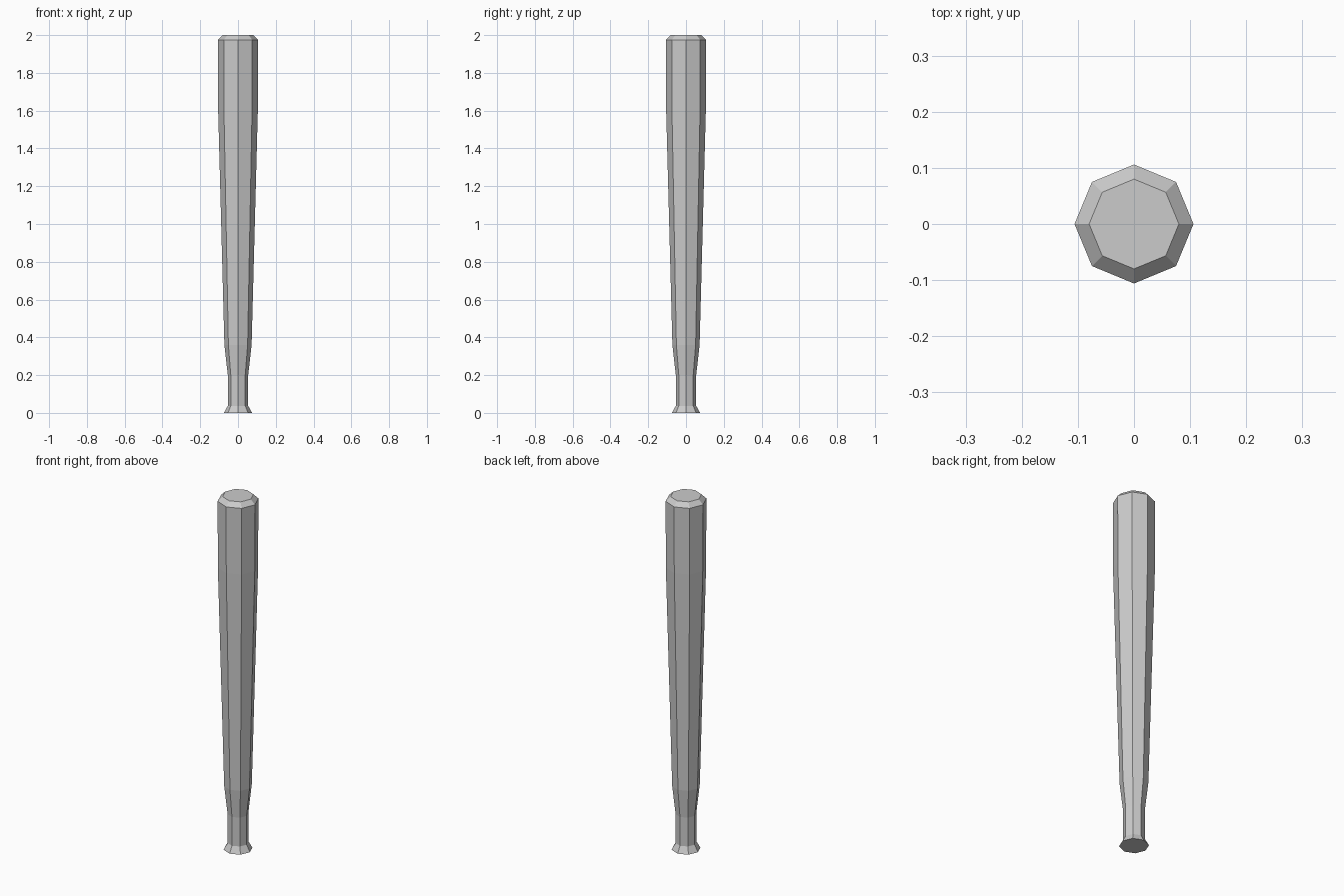
import bpy, bmesh
from math import cos, sin, pi

if "Cube" in bpy.data.objects:
    bpy.data.objects.remove(bpy.data.objects["Cube"])

SIDES = 8
# (radius, height) from knob to tip
PROFILE = [(0.075, 0.0), (0.054, 0.037), (0.054, 0.2), (0.072, 0.36),
           (0.105, 1.6), (0.106, 1.975), (0.08, 2.0)]

bm = bmesh.new()
rings = [[bm.verts.new((r * cos(2 * pi * i / SIDES), r * sin(2 * pi * i / SIDES), z))
          for i in range(SIDES)] for r, z in PROFILE]

# Tapered sides
for low, high in zip(rings, rings[1:]):
    for i in range(SIDES):
        j = (i + 1) % SIDES
        bm.faces.new((low[i], low[j], high[j], high[i]))

# Flat ends
bm.faces.new(rings[0][::-1])
bm.faces.new(rings[-1])

mesh = bpy.data.meshes.new("bat")
bm.to_mesh(mesh)
bm.free()
bpy.context.collection.objects.link(bpy.data.objects.new("bat", mesh))
